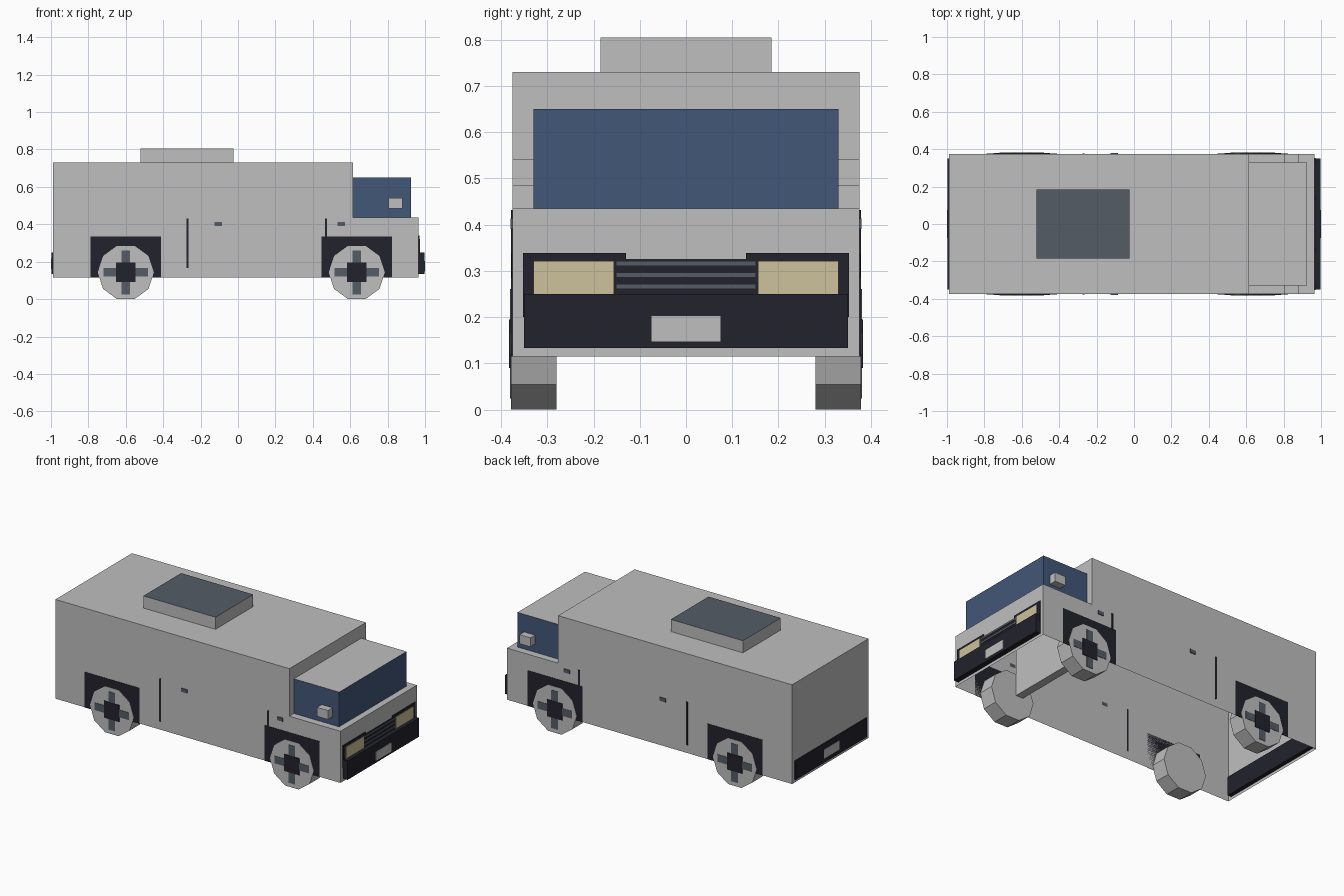
import bpy, bmesh, math
from mathutils import Matrix

cube = bpy.data.objects.get("Cube")
if cube:
    bpy.data.objects.remove(cube, do_unlink=True)


def material(name, rgb):
    m = bpy.data.materials.new(name)
    m.use_nodes = True
    col = (*rgb, 1)
    m.diffuse_color = col
    bsdf = next(n for n in m.node_tree.nodes if n.type == 'BSDF_PRINCIPLED')
    bsdf.inputs["Base Color"].default_value = col
    return m


GREY = material("body_grey", (0.52, 0.52, 0.52))
BLUE = material("glass_blue", (0.055, 0.095, 0.19))
DARK = material("trim_dark", (0.016, 0.016, 0.025))
SLATE = material("slate", (0.089, 0.107, 0.133))
CREAM = material("lamp_cream", (0.61, 0.54, 0.335))


def finish(name, bm, mats):
    me = bpy.data.meshes.new(name)
    bm.to_mesh(me)
    bm.free()
    for m in mats:
        me.materials.append(m)
    ob = bpy.data.objects.new(name, me)
    bpy.context.collection.objects.link(ob)
    return ob


def box(name, x, y, z, mat, top=None):
    """Box from (min, max) ranges, with an optional other colour on top."""
    bm = bmesh.new()
    size = [r[1] - r[0] for r in (x, y, z)]
    mid = [(r[1] + r[0]) / 2 for r in (x, y, z)]
    bmesh.ops.create_cube(bm, size=1, matrix=Matrix.Translation(mid) @ Matrix.Diagonal((*size, 1)))
    bm.normal_update()
    if top:
        for f in bm.faces:
            f.material_index = int(f.normal.z > 0.5)
    return finish(name, bm, [mat, top] if top else [mat])


def span(mid, half):
    return (mid - half, mid + half)


def side_range(s, inner, outer):
    return tuple(sorted((s * inner, s * outer)))


W = 0.375          # half width of the body
FRONT, REAR = 0.965, -0.99

# Body shell: stepped side profile, open underneath
profile = [(REAR, 0.115), (FRONT, 0.115), (FRONT, 0.435), (0.615, 0.435), (0.615, 0.73), (REAR, 0.73)]
bm = bmesh.new()
face = bm.faces.new([bm.verts.new((x, -W, z)) for x, z in profile])
ext = bmesh.ops.extrude_face_region(bm, geom=[face], use_keep_orig=True)
bmesh.ops.translate(bm, vec=(0, 2 * W, 0), verts=[v for v in ext["geom"] if isinstance(v, bmesh.types.BMVert)])
bmesh.ops.recalc_face_normals(bm, faces=bm.faces)
floor = [f for f in bm.faces if all(v.co.z < 0.12 for v in f.verts)]
bmesh.ops.delete(bm, geom=floor, context='FACES')
finish("body", bm, [GREY])

# Cab, bulkhead and roof unit
box("cab_windows", (0.615, 0.925), (-0.33, 0.33), (0.435, 0.65), BLUE, GREY)
box("bulkhead", (0.56, 0.61), (-0.28, 0.28), (0.15, 0.434), GREY)
box("roof_unit", (-0.52, -0.025), (-0.185, 0.185), (0.73, 0.805), GREY, SLATE)

# Front: grille, headlights, bumper and plate
box("grille", (FRONT, 0.968), (-0.15, 0.15), (0.2, 0.326), DARK)
for i in range(3):
    box(f"grille_bar_{i}", (FRONT, 0.971), (-0.15, 0.15), span(0.266 + 0.025 * i, 0.0045), SLATE)
for s, side in ((1, "left"), (-1, "right")):
    box(f"headlight_surround_{side}", (FRONT, 0.97), side_range(s, 0.13, 0.353), (0.2, 0.339), DARK)
    box(f"headlight_{side}", (FRONT, 0.974), side_range(s, 0.156, 0.33), (0.245, 0.322), CREAM)
box("front_bumper", (FRONT - 0.01, 0.997), (-0.35, 0.35), (0.133, 0.25), DARK)
box("front_plate", (0.99, 1.0), (-0.075, 0.075), (0.147, 0.203), GREY)

# Rear bumper and plate
box("rear_bumper", (-0.998, -0.965), (-0.35, 0.35), (0.133, 0.25), DARK)
box("rear_plate", (-1.0, -0.995), (-0.075, 0.075), (0.16, 0.216), GREY)


def wheel(name, x, s):
    """Ten-sided wheel with a cross of spokes and a square hub."""
    z = 0.1425
    bm = bmesh.new()
    place = Matrix.Translation((x, s * 0.3295, z)) @ Matrix.Rotation(math.pi / 2, 4, 'X')
    bmesh.ops.create_cone(bm, cap_ends=True, segments=10, radius1=0.15, radius2=0.15, depth=0.099,
                          matrix=place @ Matrix.Rotation(math.pi / 2, 4, 'Z'))
    # keep a flat side on the ground
    low = min(v.co.z for v in bm.verts)
    if sum(v.co.z < low + 0.001 for v in bm.verts) < 4:
        bmesh.ops.rotate(bm, verts=bm.verts, cent=(x, 0, z), matrix=Matrix.Rotation(math.pi / 10, 3, 'Y'))
    finish(name, bm, [GREY])
    box(name + "_spoke_across", span(x, 0.118), side_range(s, 0.37, 0.381), span(z, 0.023), SLATE)
    box(name + "_spoke_upright", span(x, 0.023), side_range(s, 0.37, 0.381), span(z, 0.118), SLATE)
    box(name + "_hub", span(x, 0.052), side_range(s, 0.37, 0.383), span(z, 0.052), DARK)


# Sides: arches, wheels, door seams, handles and mirrors
for s, side in ((1, "left"), (-1, "right")):
    for x, end in ((0.635, "front"), (-0.6, "rear")):
        box(f"{end}_arch_{side}", span(x, 0.188), side_range(s, W, 0.377), (0.115, 0.335), DARK)
        wheel(f"{end}_wheel_{side}", x, s)
    for seam, handle, low, door in ((-0.27, -0.105, 0.165, "side"), (0.47, 0.553, 0.33, "cab")):
        box(f"{door}_door_seam_{side}", span(seam, 0.006), side_range(s, W, 0.378), (low, 0.432), DARK)
        box(f"{door}_door_handle_{side}", span(handle, 0.02), side_range(s, W, 0.38), span(0.402, 0.011), SLATE)
    box(f"mirror_{side}", (0.805, 0.88), side_range(s, 0.33, W), (0.485, 0.541), GREY)
